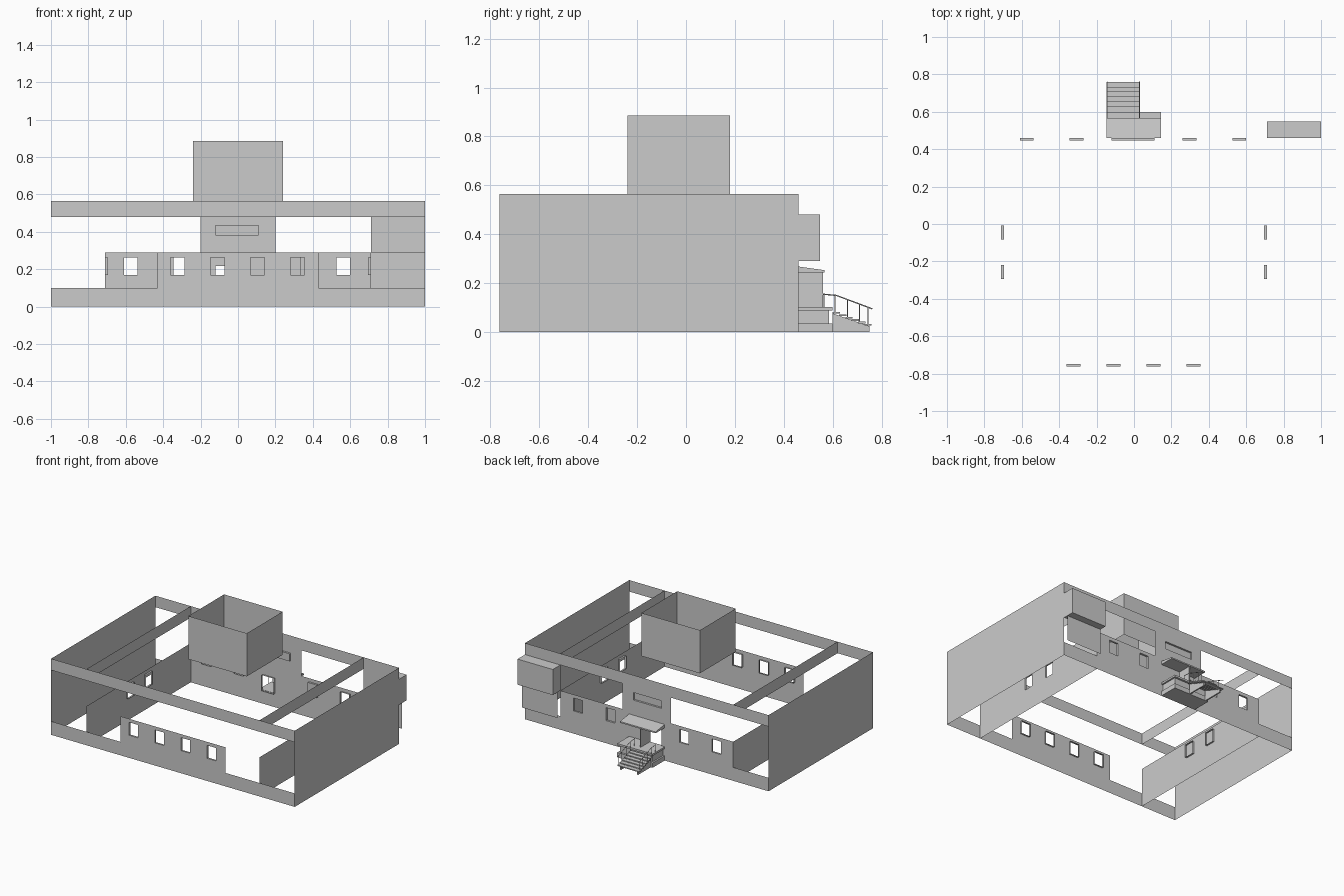
import bpy, bmesh
from mathutils import Vector

old = bpy.data.objects.get("Cube")
if old:
    bpy.data.objects.remove(old)

grey = bpy.data.materials.new("plain grey")
grey.use_nodes = True
grey.diffuse_color = (0.6, 0.6, 0.6, 1)
grey.node_tree.nodes["Principled BSDF"].inputs["Base Color"].default_value = (0.6, 0.6, 0.6, 1)


def finish(name, bm):
    mesh = bpy.data.meshes.new(name)
    bm.to_mesh(mesh)
    bm.free()
    mesh.materials.append(grey)
    obj = bpy.data.objects.new(name, mesh)
    bpy.context.collection.objects.link(obj)
    return obj


def wall(name, axis, at, rects, holes=(), inward=0.014):
    """Thin sheet facing along an axis, with framed openings (u0, u1, v0, v1, closed)."""
    bm = bmesh.new()
    flip = (axis == "y") == (inward < 0)

    def quad(points):
        verts = [bm.verts.new((u, at + d, v) if axis == "y" else (at + d, u, v))
                 for u, v, d in points]
        bm.faces.new(verts[::-1] if flip else verts)

    for u0, u1, v0, v1 in rects:
        inside = [h for h in holes if u0 < h[0] < u1 and v0 <= h[2] < v1]
        us = sorted({u0, u1, *[e for h in inside for e in h[:2]]})
        vs = sorted({v0, v1, *[e for h in inside for e in h[2:4]]})
        for a, b in zip(us, us[1:]):
            for c, d in zip(vs, vs[1:]):
                mu, mv = (a + b) / 2, (c + d) / 2
                if not any(h[0] < mu < h[1] and h[2] < mv < h[3] for h in inside):
                    quad([(a, c, 0), (b, c, 0), (b, d, 0), (a, d, 0)])
    # Reveals around each opening, and a recessed pane where it is closed
    for a, b, c, d, closed in holes:
        ring = [(a, c), (b, c), (b, d), (a, d)]
        for p, q in zip(ring, ring[1:] + ring[:1]):
            quad([(*p, 0), (*q, 0), (*q, inward), (*p, inward)])
        if closed:
            quad([(*p, inward) for p in ring])
    bmesh.ops.remove_doubles(bm, verts=bm.verts, dist=0.0005)
    return finish(name, bm)


def prism(name, profile, x0, x1):
    """Solid made by running a (y, z) profile along x."""
    bm = bmesh.new()
    face = bm.faces.new([bm.verts.new((x0, y, z)) for y, z in profile])
    new = bmesh.ops.extrude_face_region(bm, geom=[face])["geom"]
    moved = [v for v in new if isinstance(v, bmesh.types.BMVert)]
    bmesh.ops.translate(bm, verts=moved, vec=(x1 - x0, 0, 0))
    bmesh.ops.recalc_face_normals(bm, faces=bm.faces)
    return finish(name, bm)


def block(name, x0, x1, y0, y1, z0, z1):
    return prism(name, [(y0, z0), (y1, z0), (y1, z1), (y0, z1)], x0, x1)


def bar(name, points, radius=0.0025):
    curve = bpy.data.curves.new(name, "CURVE")
    curve.dimensions = "3D"
    curve.bevel_depth = radius
    curve.bevel_resolution = 0
    curve.use_fill_caps = True
    line = curve.splines.new("POLY")
    line.points.add(len(points) - 1)
    for point, co in zip(line.points, points):
        point.co = (*co, 1)
    curve.materials.append(grey)
    obj = bpy.data.objects.new(name, curve)
    bpy.context.collection.objects.link(obj)


FRONT, BACK, INNER = -0.763, 0.46, 0.71
LOW, SILL, LINTEL, MID, BAND, ROOF = 0.1, 0.168, 0.264, 0.29, 0.48, 0.565


def window(centre, closed=False):
    return (centre - 0.037, centre + 0.037, SILL, LINTEL, closed)


# Front wall: plinth, window panel and upper band
wall("front_wall", "y", FRONT,
     [(-1, 1, 0, LOW), (-0.43, 0.43, LOW, MID), (-1, 1, BAND, ROOF)],
     [window(c) for c in (-0.323, -0.11, 0.105, 0.318)])

# Back wall: plinth ends, window panel, centre panel with niche, and upper band
wall("back_wall", "y", BACK,
     [(-1, -INNER, 0, LOW), (INNER, 1, 0, LOW), (-INNER, INNER, 0, MID),
      (-0.2, 0.2, MID, BAND), (-1, 1, BAND, ROOF)],
     [window(-0.573), window(-0.307), window(0.297, True), window(0.563),
      (-0.12, -0.02, LOW, 0.217, False), (-0.12, 0.11, 0.38, 0.436, True)], -0.014)

# Outer side walls, inner side walls and beams
for side, s in (("left", 1), ("right", -1)):
    wall(side + "_outer_wall", "x", s, [(FRONT, BACK, 0, ROOF)], inward=-0.014 * s)
    wall(side + "_inner_wall", "x", s * INNER,
         [(FRONT, BACK, 0, MID), (FRONT, BACK, BAND, ROOF)],
         [window(-0.045), window(-0.257)], -0.014 * s)

# Open roof tower
for side, y, depth in (("front", -0.24, 0.01), ("back", 0.18, -0.01)):
    wall("tower_" + side, "y", y, [(-0.24, 0.24, ROOF, 0.885)], inward=depth)
for side, s in (("left", 1), ("right", -1)):
    wall("tower_" + side, "x", 0.24 * s, [(-0.24, 0.18, ROOF, 0.885)], inward=-0.01 * s)

# Projecting corner bay and the panel below it
block("corner_bay", INNER, 1, BACK, 0.548, MID, BAND)
wall("corner_bay_panel", "y", 0.495, [(INNER, 1, LOW, MID)], inward=-0.01)

# Entrance: landing, canopy and open door leaf
block("landing_base", -0.147, 0.145, BACK, 0.6, 0, 0.035)
block("landing_core", -0.135, 0.133, BACK, 0.585, 0.035, 0.088)
block("landing_slab", -0.147, 0.145, BACK, 0.6, 0.088, 0.102)
prism("canopy", [(BACK, 0.243), (0.567, 0.243), (0.567, 0.253), (BACK, 0.268)], -0.147, 0.145)
block("door_leaf", -0.02, -0.014, BACK, 0.56, 0.102, 0.243)

# Stairs: treads on two stringers
X0, X1, COUNT = -0.147, 0.033, 6
RUN = 0.155 / COUNT
for i in range(COUNT):
    y, z = 0.6 + i * RUN, 0.082 - i * 0.0098
    block("tread_%d" % (i + 1), X0, X1, y, y + RUN + 0.004, z - 0.007, z)
for x in (X0 + 0.015, X1 - 0.025):
    prism("stringer", [(0.6, 0), (0.75, 0), (0.75, 0.024), (0.6, 0.076)], x, x + 0.01)

# Stair railings
for x in (X0 + 0.004, X1 - 0.004):
    bar("handrail", [(x, 0.56, 0.155), (x, 0.615, 0.15), (x, 0.762, 0.095)])
    for y, foot, top in ((0.565, 0.1, 0.154), (0.61, 0.078, 0.15), (0.66, 0.06, 0.133),
                         (0.71, 0.042, 0.114), (0.745, 0.03, 0.101)):
        bar("rail_post", [(x, y, foot), (x, y, top)], 0.002)
